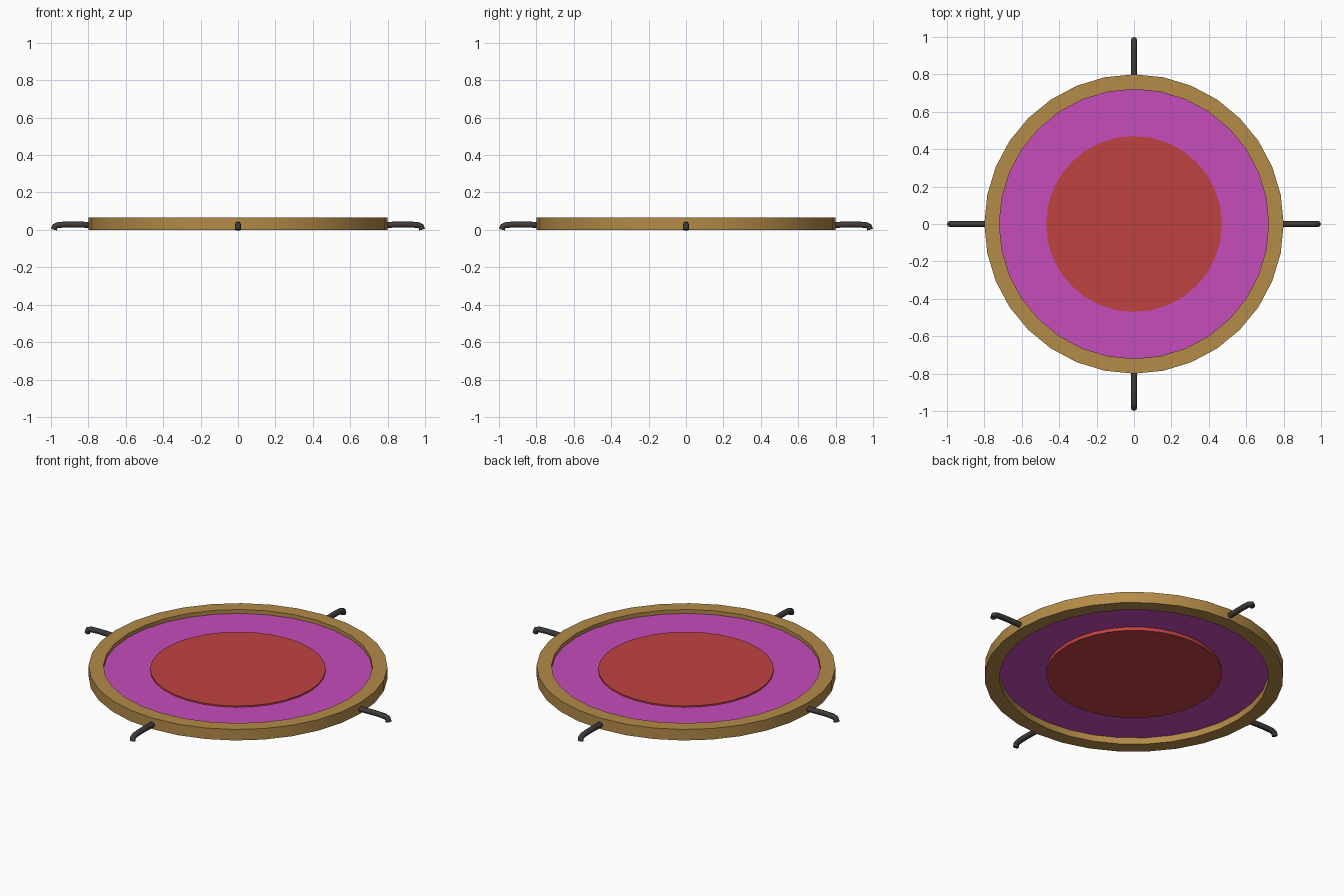
import bpy, bmesh, math

if "Cube" in bpy.data.objects:
    bpy.data.objects.remove(bpy.data.objects["Cube"])


def material(name, rgb):
    # colours given as seen on screen, stored as linear values
    m = bpy.data.materials.new(name)
    m.diffuse_color = [(c / 255) ** 2.2 for c in rgb] + [1]
    m.use_nodes = True
    m.node_tree.nodes["Principled BSDF"].inputs["Base Color"].default_value = m.diffuse_color
    return m


def finish(obj, mat, angle=35):
    obj.data.materials.append(mat)
    bpy.ops.object.select_all(action='DESELECT')
    obj.select_set(True)
    bpy.context.view_layer.objects.active = obj
    bpy.ops.object.shade_smooth_by_angle(angle=math.radians(angle))


def disc(name, radius, z0, z1, mat):
    bpy.ops.mesh.primitive_cylinder_add(vertices=32, radius=radius, depth=z1 - z0,
                                        location=(0, 0, (z0 + z1) / 2))
    obj = bpy.context.object
    obj.name = name
    finish(obj, mat)


def lathe(name, profile, mat, sides=32):
    bm = bmesh.new()
    rings = [[bm.verts.new((r * math.cos(2 * math.pi * i / sides),
                            r * math.sin(2 * math.pi * i / sides), z)) for r, z in profile]
             for i in range(sides)]
    n = len(profile)
    for i in range(sides):
        a, b = rings[i], rings[(i + 1) % sides]
        for j in range(n):
            k = (j + 1) % n
            bm.faces.new((a[j], b[j], b[k], a[k]))
    bmesh.ops.recalc_face_normals(bm, faces=bm.faces)
    me = bpy.data.meshes.new(name)
    bm.to_mesh(me)
    bm.free()
    obj = bpy.data.objects.new(name, me)
    bpy.context.collection.objects.link(obj)
    finish(obj, mat)


def hooked_leg(name, turn, mat):
    # round rod leaving the rim and bending down to the floor
    path = [(0.765, 0.026), (0.84, 0.028), (0.91, 0.029), (0.96, 0.0265),
            (0.979, 0.019), (0.984, 0.001)]
    cu = bpy.data.curves.new(name, 'CURVE')
    cu.dimensions = '3D'
    sp = cu.splines.new('POLY')
    sp.points.add(len(path) - 1)
    for p, (x, z) in zip(sp.points, path):
        p.co = (x * math.cos(turn), x * math.sin(turn), z, 1)
    cu.bevel_depth = 0.016
    cu.bevel_resolution = 2
    cu.use_fill_caps = True
    obj = bpy.data.objects.new(name, cu)
    bpy.context.collection.objects.link(obj)
    bpy.ops.object.select_all(action='DESELECT')
    obj.select_set(True)
    bpy.context.view_layer.objects.active = obj
    bpy.ops.object.convert(target='MESH')
    finish(bpy.context.object, mat, 50)


wood = material("tan", (178, 138, 73))
pink = material("magenta", (196, 77, 186))
red = material("red", (191, 68, 66))
iron = material("dark_grey", (66, 61, 57))

# Outer rim, stretched sheet and centre pad
lathe("rim", [(0.8, 0), (0.8, 0.065), (0.72, 0.065), (0.72, 0)], wood)
disc("sheet", 0.722, 0.039, 0.042, pink)
disc("centre_pad", 0.47, 0.018, 0.05, red)

# Four hooked legs around the rim
for i, side in enumerate(("right", "back", "left", "front")):
    hooked_leg(side + "_leg", i * math.pi / 2, iron)
